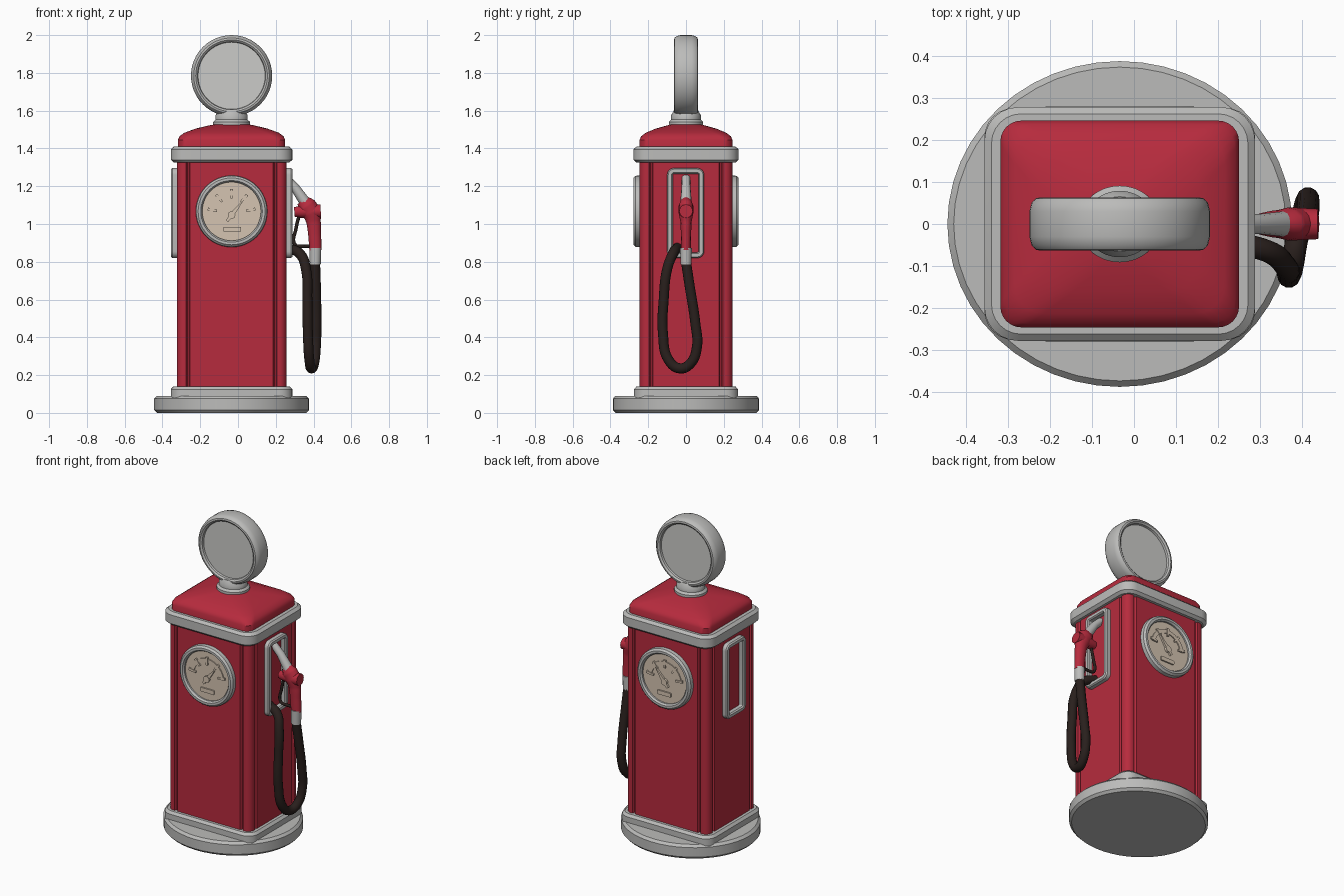
import bpy, bmesh, math
from mathutils import Vector

if "Cube" in bpy.data.objects:
    bpy.data.objects.remove(bpy.data.objects["Cube"])

CX = -0.034  # the pump body sits left of centre because of the hose


def mat(name, c):
    m = bpy.data.materials.new(name)
    m.diffuse_color = (*c, 1)
    m.use_nodes = True
    m.node_tree.nodes["Principled BSDF"].inputs["Base Color"].default_value = m.diffuse_color
    return m


RED = mat("red paint", (0.47, 0.024, 0.047))
GREY = mat("grey trim", (0.50, 0.50, 0.49))
WHITE = mat("globe white", (0.60, 0.60, 0.58))
CREAM = mat("cream dial", (0.66, 0.55, 0.44))
DARK = mat("dark rubber", (0.022, 0.014, 0.012))


def smooth(o, angle=35):
    bpy.ops.object.select_all(action='DESELECT')
    o.select_set(True)
    bpy.context.view_layer.objects.active = o
    bpy.ops.object.shade_smooth_by_angle(angle=math.radians(angle))


def loft(name, rings, m, caps=True, closed=False):
    """Skin a list of equally long point loops."""
    bm = bmesh.new()
    vs = [[bm.verts.new(p) for p in r] for r in rings]
    n = len(vs[0])
    pairs = list(zip(vs, vs[1:])) + ([(vs[-1], vs[0])] if closed else [])
    for a, b in pairs:
        for i in range(n):
            j = (i + 1) % n
            bm.faces.new((a[i], a[j], b[j], b[i]))
    if caps and not closed:
        bm.faces.new(vs[0])
        bm.faces.new(vs[-1])
    bmesh.ops.recalc_face_normals(bm, faces=bm.faces)
    me = bpy.data.meshes.new(name)
    bm.to_mesh(me)
    bm.free()
    o = bpy.data.objects.new(name, me)
    bpy.context.collection.objects.link(o)
    me.materials.append(m)
    smooth(o)
    return o


def rrect(hx, hy, r, n=6):
    pts = []
    for k, (sx, sy) in enumerate(((1, 1), (-1, 1), (-1, -1), (1, -1))):
        for i in range(n + 1):
            a = math.pi / 2 * (k + i / n)
            pts.append((sx * (hx - r) + r * math.cos(a), sy * (hy - r) + r * math.sin(a)))
    return pts


def slab(name, levels, m):
    """Stack of rounded rectangles: (z, half x, half y, corner radius)."""
    return loft(name, [[(CX + x, y, z) for x, y in rrect(hx, hy, r)] for z, hx, hy, r in levels], m)


def lathe_z(name, prof, m, ky=1.0, n=48):
    t = [2 * math.pi * i / n for i in range(n)]
    return loft(name, [[(CX + r * math.cos(a), ky * r * math.sin(a), z) for a in t] for r, z in prof], m)


def lathe_y(name, prof, zc, m, s=1, closed=False, n=48):
    t = [2 * math.pi * i / n for i in range(n)]
    return loft(name, [[(CX + r * math.cos(a), s * y, zc + r * math.sin(a)) for a in t]
                       for r, y in prof], m, closed=closed)


def tube(name, pts, m, ky=1.0, smooth_path=True):
    """Tube through (x, y, z, radius) points."""
    cu = bpy.data.curves.new(name, 'CURVE')
    cu.dimensions = '3D'
    cu.bevel_depth = 1.0
    cu.bevel_resolution = 4
    cu.resolution_u = 8
    cu.use_fill_caps = True
    sp = cu.splines.new('BEZIER' if smooth_path else 'POLY')
    tgt = sp.bezier_points if smooth_path else sp.points
    tgt.add(len(pts) - 1)
    for b, (x, y, z, r) in zip(tgt, pts):
        b.co = (x, y, z) if smooth_path else (x, y, z, 1)
        b.radius = r
        if smooth_path:
            b.handle_left_type = b.handle_right_type = 'AUTO'
    o = bpy.data.objects.new(name, cu)
    bpy.context.collection.objects.link(o)
    cu.materials.append(m)
    o.scale.y = ky
    bpy.ops.object.select_all(action='DESELECT')
    o.select_set(True)
    bpy.context.view_layer.objects.active = o
    bpy.ops.object.convert(target='MESH')
    o = bpy.context.view_layer.objects.active
    smooth(o, 45)


# base and plinth
lathe_z("base_disc", [(0.395, 0), (0.41, 0.015), (0.41, 0.075), (0.395, 0.09)], GREY, ky=0.945)
slab("plinth", [(0.08, 0.322, 0.276, 0.07), (0.125, 0.322, 0.276, 0.07), (0.14, 0.308, 0.262, 0.06)], GREY)

# body with a groove on both sides of each rounded corner column
HX, HY, R = 0.29, 0.245, 0.04
section = []
for k, (sx, sy) in enumerate(((1, 1), (-1, 1), (-1, -1), (1, -1))):
    side = [(HX, HY - 0.07), (HX - 0.014, HY - 0.064), (HX - 0.014, HY - 0.056), (HX, HY - 0.05)]
    front = [(HX - 0.05, HY), (HX - 0.056, HY - 0.014), (HX - 0.064, HY - 0.014), (HX - 0.07, HY)]
    arc = [(HX - R + R * math.cos(a * math.pi / 12), HY - R + R * math.sin(a * math.pi / 12)) for a in range(7)]
    q = side + arc + front
    section += [(sx * x, sy * y) for x, y in (q if k % 2 == 0 else q[::-1])]
loft("body", [[(CX + x, y, z) for x, y in section] for z in (0.13, 1.36)], RED)

# trim band and domed roof
slab("top_band", [(1.325, 0.305, 0.262, 0.07), (1.34, 0.322, 0.278, 0.08), (1.395, 0.322, 0.278, 0.08),
                  (1.41, 0.305, 0.262, 0.07)], GREY)
slab("roof", [(1.39, 0.284, 0.246, 0.05), (1.445, 0.284, 0.246, 0.05), (1.465, 0.275, 0.237, 0.06),
              (1.483, 0.25, 0.213, 0.07), (1.505, 0.19, 0.16, 0.08), (1.522, 0.12, 0.1, 0.08),
              (1.532, 0.06, 0.05, 0.045)], RED)

# globe sign: neck, rim and recessed faces
lathe_z("globe_neck", [(0.098, 1.515), (0.098, 1.54), (0.085, 1.552), (0.085, 1.575), (0.07, 1.60)], GREY, ky=0.93)
ZG = 1.785
half = [(0.176, 0.035), (0.18, 0.055), (0.19, 0.063), (0.2, 0.061), (0.21, 0.05), (0.215, 0.03)]
lathe_y("globe_rim", half + [(r, -y) for r, y in half[::-1]], ZG, GREY, closed=True)
for s, side in ((-1, "front"), (1, "back")):
    lathe_y(side + "_globe_face", [(0.182, 0.042), (0.15, 0.03), (0.1, 0.02), (0.04, 0.014)], ZG, WHITE, s)

# dials on front and back
ZD = 1.067
for s, side in ((-1, "front"), (1, "back")):
    lathe_y(side + "_dial_ring", [(0.155, 0.24), (0.155, 0.268), (0.163, 0.279), (0.177, 0.279),
                                  (0.188, 0.268), (0.19, 0.24)], ZD, GREY, s, closed=True)
    lathe_y(side + "_dial_face", [(0.16, 0.24), (0.16, 0.258)], ZD, CREAM, s)

    def plate(name, outline, y=0.267):
        loft(f"{side}_{name}", [[(CX + x, s * d, ZD + z) for x, z in outline] for d in (0.255, y)], CREAM)

    angs = [math.radians(5 + 10 * i) for i in range(18)]
    plate("dial_scale", [(0.118 * math.cos(a), 0.118 * math.sin(a) - 0.01) for a in angs] +
          [(0.094 * math.cos(a), 0.094 * math.sin(a) - 0.01) for a in angs[::-1]], 0.264)
    for i in range(5):  # scale marks
        a = math.radians(10 + 40 * i)
        c, d = math.cos(a), math.sin(a)
        plate(f"dial_mark_{i}", [(r * c - w * d, r * d + w * c - 0.01) for r, w in
                                 ((0.078, -0.006), (0.128, -0.008), (0.128, 0.008), (0.078, 0.006))])
    c, d = math.cos(math.radians(52)), math.sin(math.radians(52))
    plate("dial_needle", [(r * c - w * d, r * d + w * c - 0.02) for r, w in
                          ((-0.04, -0.008), (0.03, -0.01), (0.1, -0.001), (0.1, 0.001), (0.03, 0.01), (-0.04, 0.008))],
          0.27)
    plate("dial_hub", [(0.02 * math.cos(i * math.pi / 8), 0.02 * math.sin(i * math.pi / 8) - 0.02)
                       for i in range(16)], 0.272)
    plate("dial_window", [(x + 0.003, z - 0.095) for x, z in rrect(0.048, 0.013, 0.005, 2)], 0.267)

# side frames, left and right
for s, side in ((-1, "left"), (1, "right")):
    steps = [(0, 0.275), (0, 0.314), (0.006, 0.322), (0.024, 0.322), (0.03, 0.314), (0.03, 0.275)]
    loft(side + "_side_frame", [[(CX + s * w, y - 0.002, z + 1.058)
                                 for y, z in rrect(0.098 - t, 0.238 - t, 0.036 - t)] for t, w in steps],
         GREY, closed=True)

# nozzle
tube("nozzle_spout", [(0.25, 0, 1.245, 0.022), (0.30, 0, 1.195, 0.024), (0.355, 0, 1.115, 0.03)], GREY, smooth_path=False)
tube("nozzle_handle", [(0.34, 0, 1.125, 0.032), (0.365, 0, 1.095, 0.05), (0.388, 0, 1.06, 0.05),
                       (0.40, 0, 1.01, 0.038), (0.406, 0, 0.94, 0.034), (0.41, 0, 0.86, 0.032)], RED, ky=0.78)
tube("nozzle_valve", [(0.298, 0, 1.064, 0.025), (0.33, 0, 1.065, 0.032), (0.40, 0, 1.066, 0.038),
                      (0.438, 0, 1.068, 0.036)], RED, smooth_path=False)
tube("nozzle_collar", [(0.41, 0, 0.872, 0.031), (0.409, 0, 0.785, 0.029)], GREY, smooth_path=False)
tube("trigger_guard", [(0.325, 0, 1.05, 0.009), (0.308, 0, 0.98, 0.009), (0.303, 0, 0.89, 0.009),
                       (0.34, 0, 0.882, 0.009), (0.395, 0, 0.885, 0.009)], DARK)

# hanging hose
h = 0.027
tube("hose", [(0.408, 0, 0.80, h), (0.412, 0.018, 0.68, h), (0.415, 0.05, 0.47, h), (0.412, 0.058, 0.35, h),
              (0.402, 0.022, 0.26, h), (0.388, -0.034, 0.236, h), (0.378, -0.092, 0.28, h),
              (0.37, -0.122, 0.42, h), (0.367, -0.118, 0.60, h), (0.36, -0.10, 0.76, h),
              (0.325, -0.068, 0.845, h), (0.25, -0.045, 0.875, h)], DARK)
